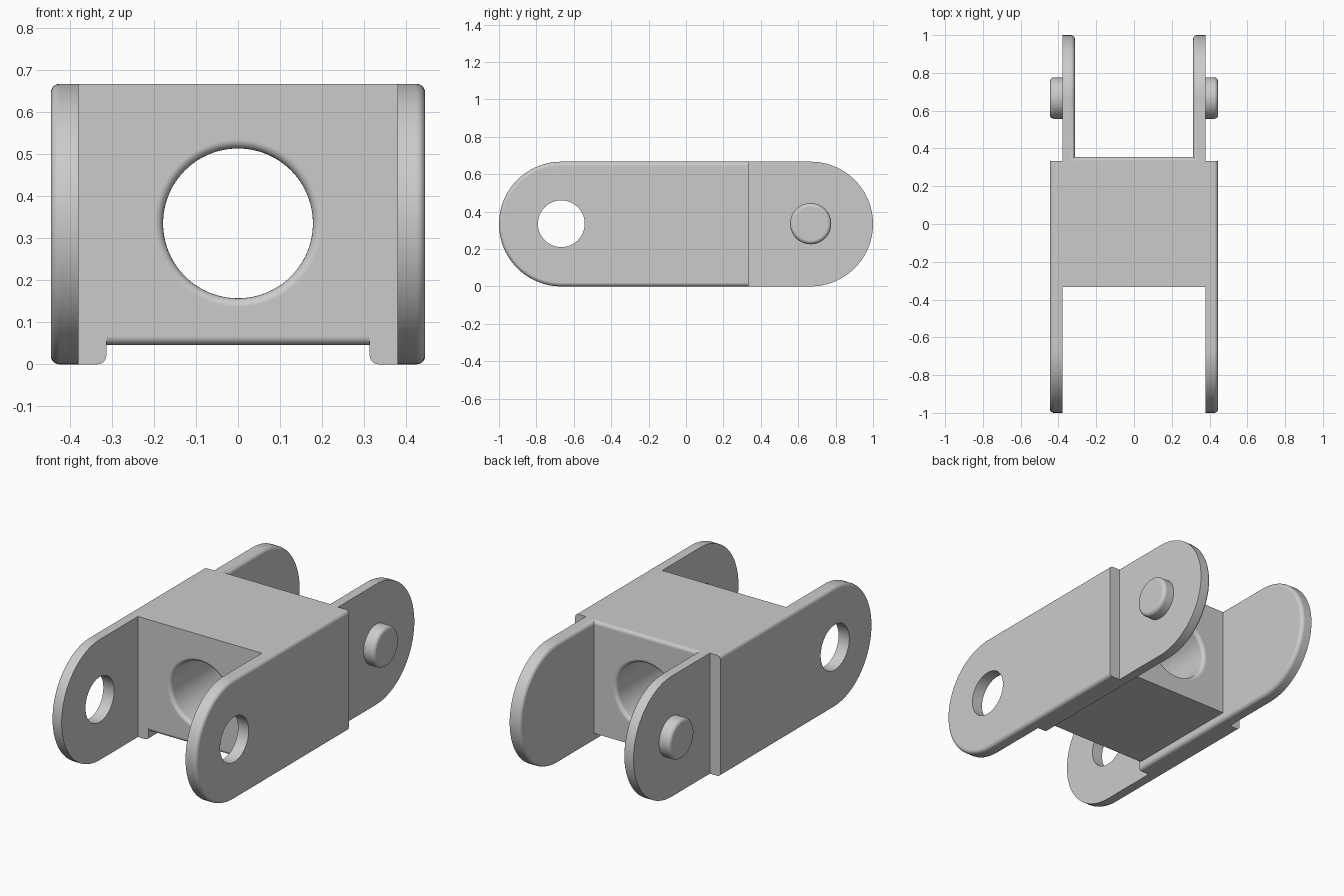
import bpy, bmesh, math
from mathutils import Matrix

if "Cube" in bpy.data.objects:
    bpy.data.objects.remove(bpy.data.objects["Cube"])

R = 0.3333          # plate end radius, also half height
FILLET = 0.021

steel = bpy.data.materials.new("light grey steel")
steel.diffuse_color = (0.6, 0.6, 0.6, 1)
steel.use_nodes = True
steel.node_tree.nodes["Principled BSDF"].inputs["Base Color"].default_value = steel.diffuse_color


def finish_mesh(bm, name):
    bmesh.ops.recalc_face_normals(bm, faces=bm.faces[:])
    me = bpy.data.meshes.new(name)
    bm.to_mesh(me)
    bm.free()
    me.materials.append(steel)
    ob = bpy.data.objects.new(name, me)
    bpy.context.collection.objects.link(ob)
    return ob


def round_edges(bm, edges):
    bmesh.ops.bevel(bm, geom=edges, offset=FILLET, segments=5, profile=0.5,
                    affect='EDGES', clamp_overlap=True)


def plate(name, x_flat, x_round, y_flat, y_centre, side):
    """Plate with one round end; the rim on the x_round face is filleted."""
    d = 1 if y_centre > 0 else -1
    pts = [(y_flat, 0.0)]
    n = 48
    for i in range(n + 1):
        a = -math.pi / 2 + math.pi * i / n
        pts.append((y_centre + d * R * math.cos(a), R + R * math.sin(a)))
    pts.append((y_flat, 2 * R))
    bm = bmesh.new()
    a_ring = [bm.verts.new((side * x_flat, y, z)) for y, z in pts]
    b_ring = [bm.verts.new((side * x_round, y, z)) for y, z in pts]
    bm.faces.new(a_ring)
    bm.faces.new(b_ring[::-1])
    for i in range(len(pts)):
        j = (i + 1) % len(pts)
        bm.faces.new((a_ring[i], b_ring[i], b_ring[j], a_ring[j]))
    bmesh.ops.recalc_face_normals(bm, faces=bm.faces[:])
    rim = [e for e in bm.edges
           if all(abs(v.co.x - side * x_round) < 1e-5 for v in e.verts)
           and not all(abs(v.co.y - y_flat) < 1e-5 for v in e.verts)]
    round_edges(bm, rim)
    return finish_mesh(bm, name)


def cylinder_x(bm, radius, x0, x1, y, z):
    m = Matrix.Translation(((x0 + x1) / 2, y, z)) @ Matrix.Rotation(math.pi / 2, 4, 'Y')
    bmesh.ops.create_cone(bm, cap_ends=True, segments=64, radius1=radius,
                          radius2=radius, depth=abs(x1 - x0), matrix=m)


def combine(target, other, operation):
    """Apply a boolean and discard the operand."""
    mod = target.modifiers.new("combine", 'BOOLEAN')
    mod.operation, mod.solver, mod.object = operation, 'EXACT', other
    bpy.context.view_layer.objects.active = target
    bpy.ops.object.modifier_apply(modifier=mod.name)
    bpy.data.objects.remove(other, do_unlink=True)


def smooth(ob):
    bpy.ops.object.select_all(action='DESELECT')
    ob.select_set(True)
    bpy.context.view_layer.objects.active = ob
    bpy.ops.object.shade_smooth_by_angle(angle=math.radians(30))
    mod = ob.modifiers.new("flat faces", 'WEIGHTED_NORMAL')
    mod.keep_sharp = True


# Centre block, rounded at front-bottom and back-top edges
Y0, Y1, Z0, Z1 = -0.3333, 0.355, 0.046, 2 * R
bm = bmesh.new()
bmesh.ops.create_cube(bm, size=1)
for v in bm.verts:
    v.co = (math.copysign(0.346, v.co.x), Y0 if v.co.y < 0 else Y1,
            Z0 if v.co.z < 0 else Z1)
soft = []
for e in bm.edges:
    a, b = (v.co for v in e.verts)
    if abs(a.x - b.x) > 0.1 and (a.y < 0) == (a.z < 0.3):
        soft.append(e)
round_edges(bm, soft)
body = finish_mesh(bm, "link_body")

# Main bore with flared mouths
bore_r = 0.178
rings = [(Y0 - 0.1, bore_r + FILLET)]
for i in range(6):
    a = math.pi / 2 * i / 5
    rings.append((Y0 + FILLET * math.sin(a), bore_r + FILLET * (1 - math.cos(a))))
# order the flare from wide mouth to narrow bore
flare = [(FILLET * (1 - math.cos(math.pi / 2 * i / 5)),
          bore_r + FILLET * (1 - math.sin(math.pi / 2 * i / 5))) for i in range(6)]
rings = ([(Y0 - 0.1, bore_r + FILLET)] + [(Y0 + d, r) for d, r in flare]
         + [(Y1 - d, r) for d, r in reversed(flare)] + [(Y1 + 0.1, bore_r + FILLET)])
bm = bmesh.new()
N = 96
loops = [[bm.verts.new((r * math.cos(2 * math.pi * k / N), y,
                        0.335 + r * math.sin(2 * math.pi * k / N)))
          for k in range(N)] for y, r in rings]
for a, b in zip(loops, loops[1:]):
    for k in range(N):
        j = (k + 1) % N
        bm.faces.new((a[k], a[j], b[j], b[k]))
bm.faces.new(loops[0])
bm.faces.new(loops[-1])
combine(body, finish_mesh(bm, "bore_cutter"), 'DIFFERENCE')

# Side plates: inner pair to the back, outer pair to the front
for side in (-1, 1):
    combine(body, plate("inner_plate", 0.379, 0.313, Y0, 0.6667, side), 'UNION')
    combine(body, plate("outer_plate", 0.379, 0.445, 0.3333, -0.6667, side), 'UNION')

# Pin holes through the outer plates
bm = bmesh.new()
cylinder_x(bm, 0.125, -0.6, 0.6, -0.6667, 0.335)
combine(body, finish_mesh(bm, "hole_cutter"), 'DIFFERENCE')
smooth(body)

# Pins on the inner plates
for side, name in ((-1, "left_pin"), (1, "right_pin")):
    bm = bmesh.new()
    cylinder_x(bm, 0.11, side * 0.37, side * 0.445, 0.6667, 0.335)
    round_edges(bm, [e for e in bm.edges
                     if all(abs(v.co.x) > 0.44 for v in e.verts)])
    smooth(finish_mesh(bm, name))
